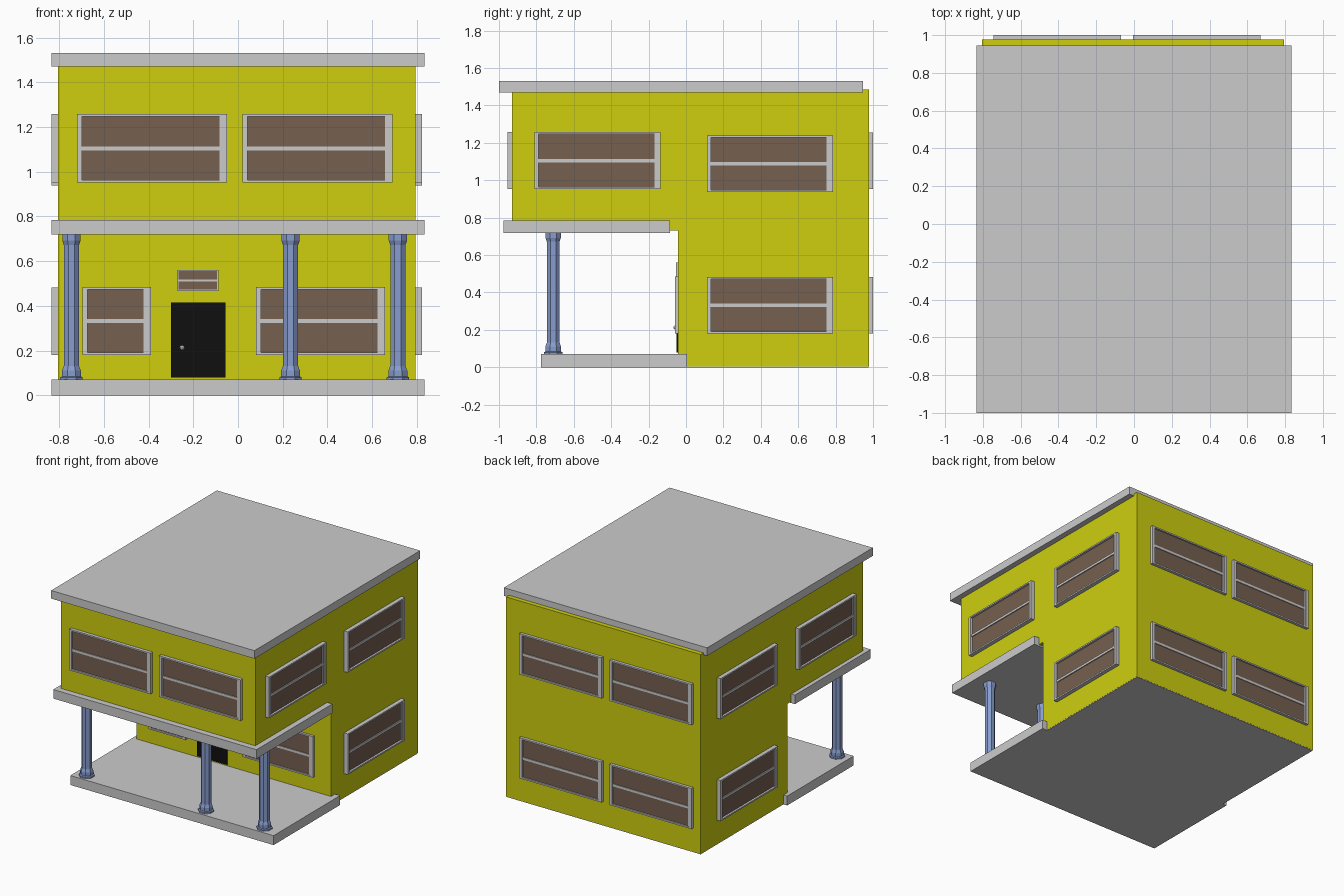
import bpy, bmesh
from math import radians, pi, cos
from mathutils import Matrix, Vector

if "Cube" in bpy.data.objects:
    bpy.data.objects.remove(bpy.data.objects["Cube"])


def material(name, rgb):
    m = bpy.data.materials.new(name)
    m.diffuse_color = (*rgb, 1)
    m.use_nodes = True
    m.node_tree.nodes["Principled BSDF"].inputs["Base Color"].default_value = m.diffuse_color
    return m


YELLOW = material("yellow_wall", (0.62, 0.62, 0.005))
BROWN = material("brown_glass", (0.18, 0.115, 0.08))
BLUE = material("blue_column", (0.25, 0.34, 0.62))
BLACK = material("black_door", (0.005, 0.005, 0.005))


def finish(name, bm, mat=None, matrix=None):
    bmesh.ops.recalc_face_normals(bm, faces=bm.faces)
    me = bpy.data.meshes.new(name)
    bm.to_mesh(me)
    bm.free()
    ob = bpy.data.objects.new(name, me)
    if mat:
        me.materials.append(mat)
    if matrix:
        ob.matrix_world = matrix
    bpy.context.collection.objects.link(ob)
    return ob


def boxes(name, spans, mat=None, matrix=None):
    """One object from boxes given as (x0, x1, y0, y1, z0, z1)."""
    bm = bmesh.new()
    for x0, x1, y0, y1, z0, z1 in spans:
        mid = Vector((x0 + x1, y0 + y1, z0 + z1)) / 2
        size = Matrix.Diagonal((x1 - x0, y1 - y0, z1 - z0, 1))
        bmesh.ops.create_cube(bm, size=1, matrix=Matrix.Translation(mid) @ size)
    return finish(name, bm, mat, matrix)


# House body: stepped side profile extruded across the width
X0, X1 = -0.805, 0.793
FRONT, PORCH, BACK = -0.93, -0.042, 0.978
profile = [(PORCH, 0.005), (BACK, 0.005), (BACK, 1.485), (FRONT, 1.485),
           (FRONT, 0.73), (PORCH, 0.73)]
bm = bmesh.new()
face = bm.faces.new([bm.verts.new((X0, y, z)) for y, z in profile])
ext = bmesh.ops.extrude_face_region(bm, geom=[face])["geom"]
bmesh.ops.translate(bm, vec=(X1 - X0, 0, 0),
                    verts=[g for g in ext if isinstance(g, bmesh.types.BMVert)])
finish("house_body", bm, YELLOW)
boxes("foundation", [(X0 + .001, X1 - .001, 0, BACK - .001, 0, 0.006)])

# Slabs
boxes("roof_slab", [(-0.835, 0.835, -1.0, 0.945, 1.47, 1.53)])
boxes("balcony_slab", [(-0.835, 0.835, -0.975, -0.085, 0.718, 0.785)])
boxes("porch_slab", [(-0.835, 0.835, -0.775, 0.005, 0, 0.07)])


# Windows: built facing -y with the wall at local y = 0, then turned to each side
def window(name, angle, wall, u0, u1, z0, z1, depth=0.025, small=False):
    mat = Matrix.Rotation(radians(angle), 4, "Z") @ Matrix.Translation((0, -wall, 0))
    side, rail, d = (0.005, 0.005, depth) if small else (0.022, 0.011, depth)
    zm = (z0 + z1) / 2
    bar = 0.005 if small else 0.009
    parts = [(u0, u0 + side, -d, 0, z0, z1), (u1 - side, u1, -d, 0, z0, z1),
             (u0 + side, u1 - side, -d, 0, z0, z0 + rail),
             (u0 + side, u1 - side, -d, 0, z1 - rail, z1),
             (u0 + side, u1 - side, -d * .75, 0, zm - bar, zm + bar)]
    if not small:   # stepped inner strip on the right jamb
        parts.append((u1 - side - .011, u1 - side, -d * .75, 0, z0 + rail, z1 - rail))
    boxes(name + "_frame", parts, None, mat)
    boxes(name + "_glass", [(u0 + side / 2, u1 - side / 2, -d * .5, 0,
                             z0 + rail / 2, z1 - rail / 2)], BROWN, mat)


# Front windows
window("front_upper_left_window", 0, -FRONT, -0.72, -0.05, 0.952, 1.257)
window("front_upper_right_window", 0, -FRONT, 0.02, 0.69, 0.952, 1.257)
window("porch_left_window", 0, -PORCH, -0.695, -0.39, 0.18, 0.485, 0.018)
window("porch_right_window", 0, -PORCH, 0.08, 0.657, 0.18, 0.485, 0.018)
window("transom_window", 0, -PORCH, -0.27, -0.088, 0.467, 0.56, 0.012, True)

# Back windows, two on each floor
for floor, z0, z1 in (("lower", 0.18, 0.482), ("upper", 0.952, 1.255)):
    for tag, a, b in (("left", -0.67, 0.005), ("right", 0.07, 0.745)):
        window(f"back_{floor}_{tag}_window", 180, BACK, a, b, z0, z1, 0.022)

# Side windows, three on each side
for tag, angle, wall, s in (("right", 90, X1, 1), ("left", -90, -X0, -1)):
    for part, y0, y1, z0, z1 in (("front_upper", -0.81, -0.135, 0.952, 1.258),
                                 ("back_upper", 0.113, 0.785, 0.938, 1.24),
                                 ("back_lower", 0.113, 0.785, 0.18, 0.483)):
        a, b = sorted((s * y0, s * y1))
        window(f"{tag}_{part}_window", angle, wall, a, b, z0, z1, 0.03)

# Door with knob
boxes("front_door", [(-0.30, -0.055, PORCH - .008, PORCH + .01, 0.08, 0.415)], BLACK)
bm = bmesh.new()
bmesh.ops.create_uvsphere(bm, u_segments=8, v_segments=6, radius=0.011,
                          matrix=Matrix.Translation((-0.25, PORCH - .014, 0.213)))
finish("door_knob", bm)


# Octagonal columns: stacked rings of (flat half-width, height)
def column(name, x, y):
    rings = [(.05, .068), (.05, .08), (.042, .084), (.042, .11), (.034, .132),
             (.034, .672), (.041, .692), (.041, .72)]
    bm = bmesh.new()
    loops = []
    for r, z in rings:
        m = Matrix.Translation((x, y, z)) @ Matrix.Rotation(pi / 8, 4, "Z")
        loops.append(bmesh.ops.create_circle(bm, segments=8, radius=r / cos(pi / 8),
                                             matrix=m)["verts"])
    for lo, hi in zip(loops, loops[1:]):
        for i in range(8):
            j = (i + 1) % 8
            bm.faces.new((lo[i], lo[j], hi[j], hi[i]))
    bm.faces.new(loops[0])
    bm.faces.new(loops[-1])
    finish(name, bm, BLUE)


for tag, x in (("left", -0.745), ("middle", 0.235), ("right", 0.715)):
    column(tag + "_column", x, -0.71)
